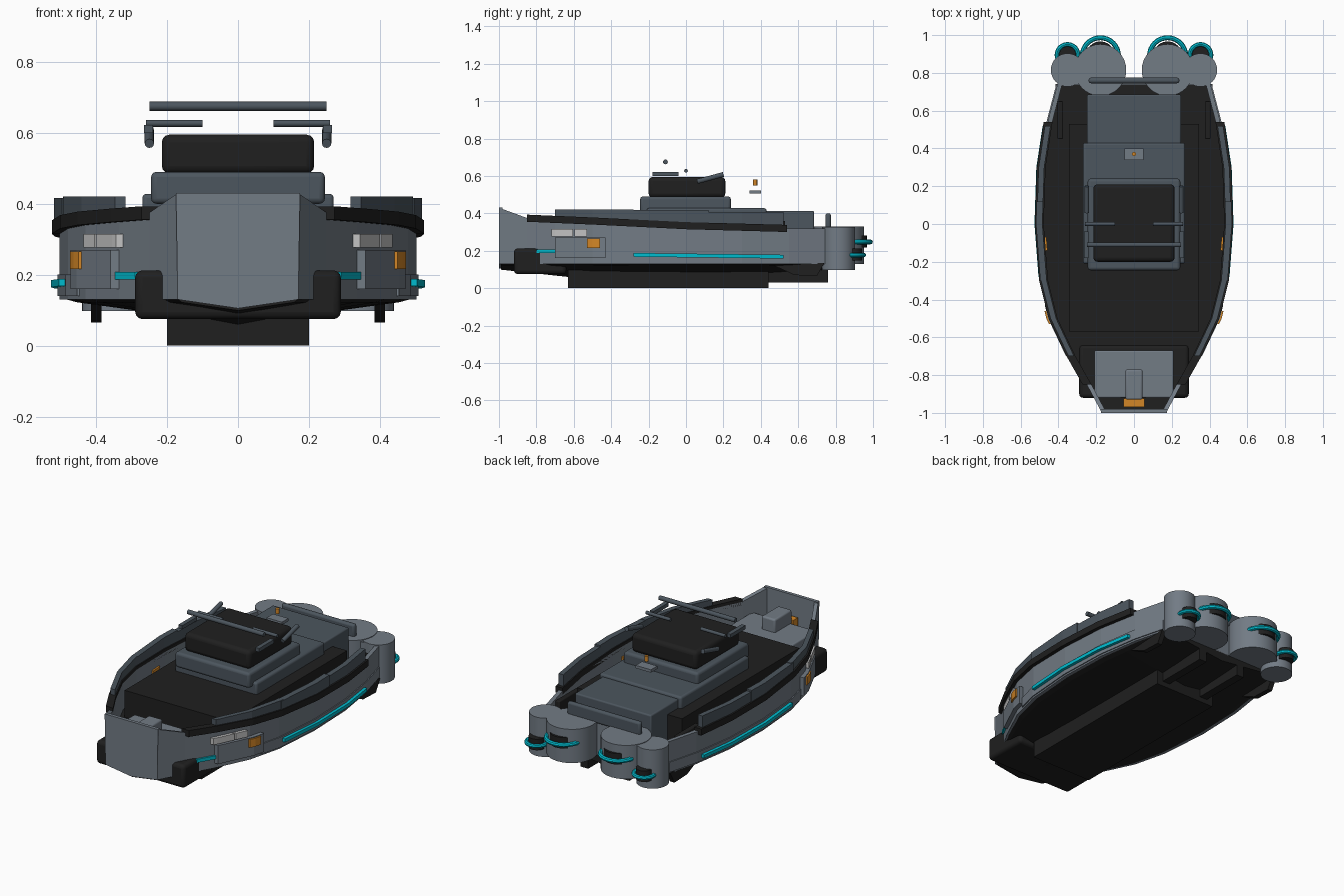
import bpy, bmesh
from math import pi
from mathutils import Vector, Matrix

cube = bpy.data.objects.get("Cube")
if cube:
    bpy.data.objects.remove(cube, do_unlink=True)


def material(name, r, g, b):
    m = bpy.data.materials.new(name)
    m.use_nodes = True
    m.diffuse_color = (r, g, b, 1)
    m.node_tree.nodes["Principled BSDF"].inputs["Base Color"].default_value = (r, g, b, 1)
    return m


GREY = material("hull grey", .17, .2, .235)
DARK = material("dark slate", .072, .092, .112)
BLACK = material("rubber black", .014, .014, .014)
CYAN = material("cyan trim", 0, .5, .62)
ORANGE = material("amber lamp", .65, .24, .02)
WHITE = material("lamp white", .55, .55, .55)

# Hull half width, wall height and keel height along the length
WIDTH = [(-1, .17), (-.85, .25), (-.7, .335), (-.5, .43), (-.3, .48),
         (0, .503), (.3, .493), (.55, .455), (.76, .4)]
SHEER = [(-1, .43), (-.85, .375), (-.5, .36), (0, .335), (.55, .32), (.76, .32)]
KEEL = [(-1, .1), (-.63, .06), (.44, .06), (.76, .08)]


def interp(table, y):
    for (a, va), (b, vb) in zip(table, table[1:]):
        if y <= b:
            return va + (vb - va) * (y - a) / (b - a)
    return table[-1][1]


def width(y):
    return interp(WIDTH, y)


def sheer(y):
    return interp(SHEER, y)


def finish(name, bm, mat, bevel=0, smooth=False):
    bmesh.ops.recalc_face_normals(bm, faces=bm.faces)
    me = bpy.data.meshes.new(name)
    bm.to_mesh(me)
    bm.free()
    me.materials.append(mat)
    ob = bpy.data.objects.new(name, me)
    bpy.context.collection.objects.link(ob)
    if bevel:
        mod = ob.modifiers.new("soft edges", "BEVEL")
        mod.width, mod.segments = bevel, 3
    if smooth or bevel:
        bpy.ops.object.select_all(action="DESELECT")
        ob.select_set(True)
        bpy.context.view_layer.objects.active = ob
        bpy.ops.object.shade_smooth_by_angle(angle=pi / 5)


def box(name, mat, x, y, z, bevel=0, mirror=False):
    """Box from (low, high) ranges, optionally repeated on the other side."""
    bm = bmesh.new()
    for s in ((1, -1) if mirror else (1,)):
        mid = Vector((s * sum(x) / 2, sum(y) / 2, sum(z) / 2))
        size = Vector((x[1] - x[0], y[1] - y[0], z[1] - z[0]))
        m = Matrix.Translation(mid) @ Matrix.Diagonal(size).to_4x4()
        bmesh.ops.create_cube(bm, size=1, matrix=m)
    finish(name, bm, mat, bevel)


def loft(bm, rings, closed=True):
    rows = [[bm.verts.new(p) for p in ring] for ring in rings]
    n = len(rows[0])
    for a, b in zip(rows, rows[1:]):
        for i in range(n if closed else n - 1):
            j = (i + 1) % n
            bm.faces.new((a[i], a[j], b[j], b[i]))
    if closed:
        bm.faces.new(rows[0])
        bm.faces.new(rows[-1])


def strip(name, mat, y0, y1, inner, outer, low, high):
    """Band following both hull sides; low and high are heights or functions of y."""
    bm = bmesh.new()
    ys = sorted({y0, y1} | {y for y, _ in WIDTH if y0 < y < y1})
    value = lambda h, y: h(y) if callable(h) else h
    for s in (1, -1):
        loft(bm, [[(s * (width(y) + o), y, value(h, y)) for o, h in
                   ((inner, low), (outer, low), (outer, high), (inner, high))] for y in ys])
    finish(name, bm, mat)


def rod(name, mat, pairs, radius, sides=12):
    bm = bmesh.new()
    for a, b in pairs:
        a, b = Vector(a), Vector(b)
        d = b - a
        m = Matrix.Translation((a + b) / 2) @ d.to_track_quat("Z", "Y").to_matrix().to_4x4()
        bmesh.ops.create_cone(bm, cap_ends=True, segments=sides, radius1=radius,
                              radius2=radius, depth=d.length, matrix=m)
    finish(name, bm, mat, smooth=True)


# Hull shell: walls, bow plate, transom, floor and V bottom
strip("hull_walls", GREY, -1, .76, -.025, 0, .13, sheer)
bm = bmesh.new()
front = [(-.175, .43), (.175, .43), (.17, .13), (0, .105), (-.17, .13)]
loft(bm, [[(x, y, z) for x, z in front] for y in (-1, -.98)])
finish("bow_plate", bm, GREY)
box("transom", GREY, (-.4, .4), (.735, .76), (.13, .32))
bm = bmesh.new()
loft(bm, [[(-w + .01, y, .2), (w - .01, y, .2)] for y, w in WIDTH], closed=False)
finish("floor", bm, BLACK)
bm = bmesh.new()
stations = [-.99] + sorted({y for y, _ in WIDTH + KEEL if y > -.99})
loft(bm, [[(-width(y), y, .135), (width(y), y, .135), (width(y) * .9, y, .122),
           (0, y, interp(KEEL, y)), (-width(y) * .9, y, .122)] for y in stations])
finish("hull_bottom", bm, BLACK)

# Keel, skegs and bow fender
box("keel_slab", BLACK, (-.2, .2), (-.63, .44), (0, .13))
box("stern_keel", BLACK, (.11, .16), (.44, .76), (.03, .13), mirror=True)
bm = bmesh.new()
for s in (1, -1):
    loft(bm, [[(s * x, y, z) for y, z in ((.44, .135), (.74, .135), (.7, .065), (.58, .07))]
              for x in (.385, .415)])
finish("skegs", bm, BLACK)
box("bow_fender", BLACK, (-.29, .29), (-.92, -.64), (.075, .212), .02)

# Bow platform with its locker and lamp
box("bow_platform", GREY, (-.21, .21), (-.92, -.67), (.2, .293), .008)
box("bow_locker", GREY, (-.045, .045), (-.93, -.77), (.28, .37), .01)
box("bow_lamp", ORANGE, (-.055, .055), (-.97, -.925), (.26, .31))

# Decks and cabin
box("main_deck", BLACK, (-.345, .345), (-.57, .53), (.2, .36))
box("cabin_base", DARK, (-.27, .27), (-.21, .43), (.34, .428), .012)
box("rear_deck", DARK, (-.25, .25), (.42, .685), (.2, .413), .008)
box("cabin", DARK, (-.245, .245), (-.245, .24), (.4, .49), .015)
box("cabin_roof", BLACK, (-.215, .215), (-.2, .21), (.485, .595), .022)
box("stern_bar", DARK, (-.24, .24), (.745, .775), (.32, .4), .012)
box("stern_side_pads", BLACK, (.375, .405), (.45, .65), (.2, .315), .006, mirror=True)

# Rails and overlapping armour panels along the sides
strip("rub_rail", BLACK, -.85, .54, -.025, .022, lambda y: sheer(y) - .02, lambda y: sheer(y) + .018)
panels = [(-.7, -.28, .36, .42), (-.3, .12, .345, .417), (.1, .52, .33, .407)]
for i, (y0, y1, z0, z1) in enumerate(panels):
    strip("side_armour_%d" % (i + 1), DARK, y0, y1, -.018, .012 + .004 * (i % 2), z0, z1)

# Side pods, lamps and stripes
strip("side_pods", GREY, -.7, -.43, -.01, .025, .16, .27)
strip("lower_chine", GREY, -.43, .74, -.01, .006, .14, .2)
strip("headlights_front", WHITE, -.72, -.605, -.01, .02, .277, .315)
strip("headlights_rear", WHITE, -.595, -.53, -.01, .02, .277, .315)
strip("side_markers", ORANGE, -.53, -.46, .02, .034, .216, .265)
strip("inner_markers", ORANGE, -.14, -.07, -.034, -.022, .23, .28)
strip("bow_stripe", CYAN, -.8, -.7, 0, .012, .187, .207)
strip("side_stripe", CYAN, -.28, .52, 0, .024,
      lambda y: .168 - .012 * (y + .28), lambda y: .188 - .012 * (y + .28))

# Roof bars, grab rails and beacon
rod("light_bar", DARK, [((-.25, -.11, .675), (.25, -.11, .675))], .013)
rod("cross_rods", DARK, [((s * .1, 0, .627), (s * .26, 0, .627)) for s in (1, -1)], .01)
box("roof_side_bars", DARK, (.24, .265), (-.18, -.04), (.6, .622), mirror=True)
rod("slanted_grips", DARK, [((s * .25, .06, .57), (s * .25, .2, .608)) for s in (1, -1)], .013)
box("beacon_mount", GREY, (-.05, .05), (.34, .4), (.505, .522))
rod("beacon", ORANGE, [((0, .37, .55), (0, .37, .58))], .011)

# Stern drums with ringed rollers
for size, x, y, r, low, high, ry, ring, tube, rz in (
        ("large", .178, .815, .137, .13, .33, .89, .096, .013, .247),
        ("small", .352, .815, .088, .097, .327, .895, .056, .012, .177)):
    sides = [s * x for s in (1, -1)]
    rod(size + "_drums", GREY, [((c, y, low), (c, y, high)) for c in sides], r, 32)
    rod(size + "_rollers", BLACK, [((c, ry, rz - .03), (c, ry, rz + .035)) for c in sides], ring * .8, 24)
    for side, c in zip(("left", "right"), sides):
        bpy.ops.mesh.primitive_torus_add(location=(c, ry, rz), major_radius=ring, minor_radius=tube,
                                         major_segments=32, minor_segments=8)
        ob = bpy.context.object
        ob.name = "%s_ring_%s" % (size, side)
        ob.data.materials.append(CYAN)
        bpy.ops.object.shade_smooth_by_angle()
